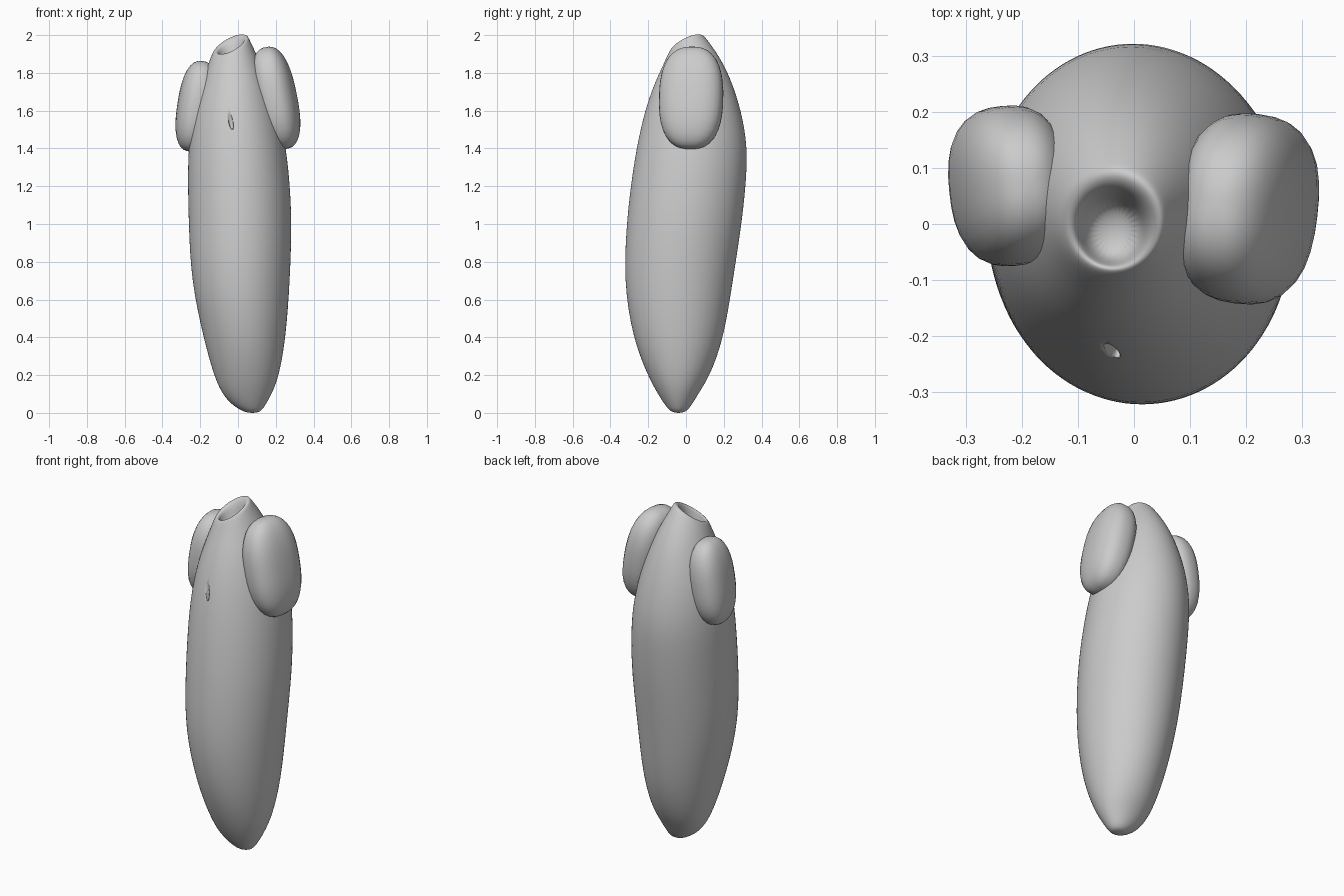
import bpy, bmesh, math
from mathutils import Matrix

if "Cube" in bpy.data.objects:
    bpy.data.objects.remove(bpy.data.objects["Cube"])


def finish(name, bm, levels=0):
    bmesh.ops.recalc_face_normals(bm, faces=bm.faces)
    mesh = bpy.data.meshes.new(name)
    bm.to_mesh(mesh)
    bm.free()
    for p in mesh.polygons:
        p.use_smooth = True
    ob = bpy.data.objects.new(name, mesh)
    bpy.context.collection.objects.link(ob)
    if levels:
        ob.modifiers.new("smooth", "SUBSURF").levels = levels
        ob.modifiers["smooth"].render_levels = levels
    return ob


# Ring table: centre z, x min, x max, y min, y max, tilt
RINGS = [
    (0.005, 0.03, 0.12, -0.08, 0.00, 0),
    (0.04, -0.03, 0.145, -0.11, 0.03, 0),
    (0.10, -0.085, 0.18, -0.15, 0.065, 0),
    (0.20, -0.13, 0.22, -0.205, 0.13, 0),
    (0.40, -0.185, 0.255, -0.285, 0.203, 0),
    (0.70, -0.25, 0.277, -0.332, 0.25, 0),
    (1.00, -0.263, 0.287, -0.317, 0.297, 0),
    (1.20, -0.267, 0.277, -0.295, 0.318, 0),
    (1.40, -0.266, 0.258, -0.265, 0.33, 0),
    (1.60, -0.24, 0.215, -0.22, 0.295, 0),
    (1.76, -0.195, 0.155, -0.17, 0.235, 0.1),
    (1.86, -0.165, 0.10, -0.13, 0.17, 0.25),
    (1.93, -0.142, 0.062, -0.10, 0.11, 0.42),
    (1.955, -0.125, 0.05, -0.085, 0.093, 0.45),
    (1.945, -0.105, 0.03, -0.075, 0.065, 0.45),
    (1.90, -0.095, 0.02, -0.07, 0.05, 0.35),
    (1.84, -0.08, 0.01, -0.06, 0.04, 0.1),
]

# Tapered body, with a tilted rim that turns inward into a hollow
N = 28
bm = bmesh.new()
loops = []
for z, x0, x1, y0, y1, tilt in RINGS:
    loop = []
    for i in range(N):
        a = 2 * math.pi * i / N
        dx, dy = (x1 - x0) / 2 * math.cos(a), (y1 - y0) / 2 * math.sin(a)
        loop.append(bm.verts.new(((x0 + x1) / 2 + dx, (y0 + y1) / 2 + dy,
                                  z + tilt * (dx + dy))))
    loops.append(loop)
for a, b in zip(loops, loops[1:]):
    for i in range(N):
        j = (i + 1) % N
        bm.faces.new((a[i], a[j], b[j], b[i]))
for loop, tip in ((loops[0], (0.075, -0.04, -0.001)), (loops[-1], (-0.035, -0.01, 1.825))):
    v = bm.verts.new(tip)
    for i in range(N):
        bm.faces.new((loop[i], loop[(i + 1) % N], v))
body = finish("body", bm, 2)


# Rounded side lobes, squarer than an ellipsoid and leaning inward
def lobe(name, centre, size, lean, turn):
    bm = bmesh.new()
    bmesh.ops.create_uvsphere(bm, u_segments=32, v_segments=20, radius=1)
    for v in bm.verts:
        k = sum(abs(c) ** 2.5 for c in v.co) ** (-1 / 2.5)
        v.co = [c * k * s for c, s in zip(v.co, size)]
    rot = Matrix.Rotation(turn, 4, 'Z') @ Matrix.Rotation(lean, 4, 'Y')
    bmesh.ops.transform(bm, matrix=Matrix.Translation(centre) @ rot, verts=bm.verts)
    return finish(name, bm)


lobe("right_lobe", (0.202, 0.027, 1.667), (0.108, 0.17, 0.275), -0.2, -0.12)
lobe("left_lobe", (-0.222, 0.068, 1.623), (0.098, 0.143, 0.242), 0.15, 0.1)

# Small slit in the front of the body
bm = bmesh.new()
bmesh.ops.create_uvsphere(bm, u_segments=12, v_segments=8, radius=1)
bmesh.ops.transform(bm, verts=bm.verts, matrix=Matrix.Translation((-0.04, -0.227, 1.55))
                    @ Matrix.Rotation(-0.2, 4, 'Y') @ Matrix.Diagonal((0.012, 0.02, 0.06, 1)))
cutter = finish("slit_cutter", bm)
cutter.hide_render = True
cutter.display_type = 'WIRE'
cut = body.modifiers.new("slit", "BOOLEAN")
cut.operation = 'DIFFERENCE'
cut.object = cutter
